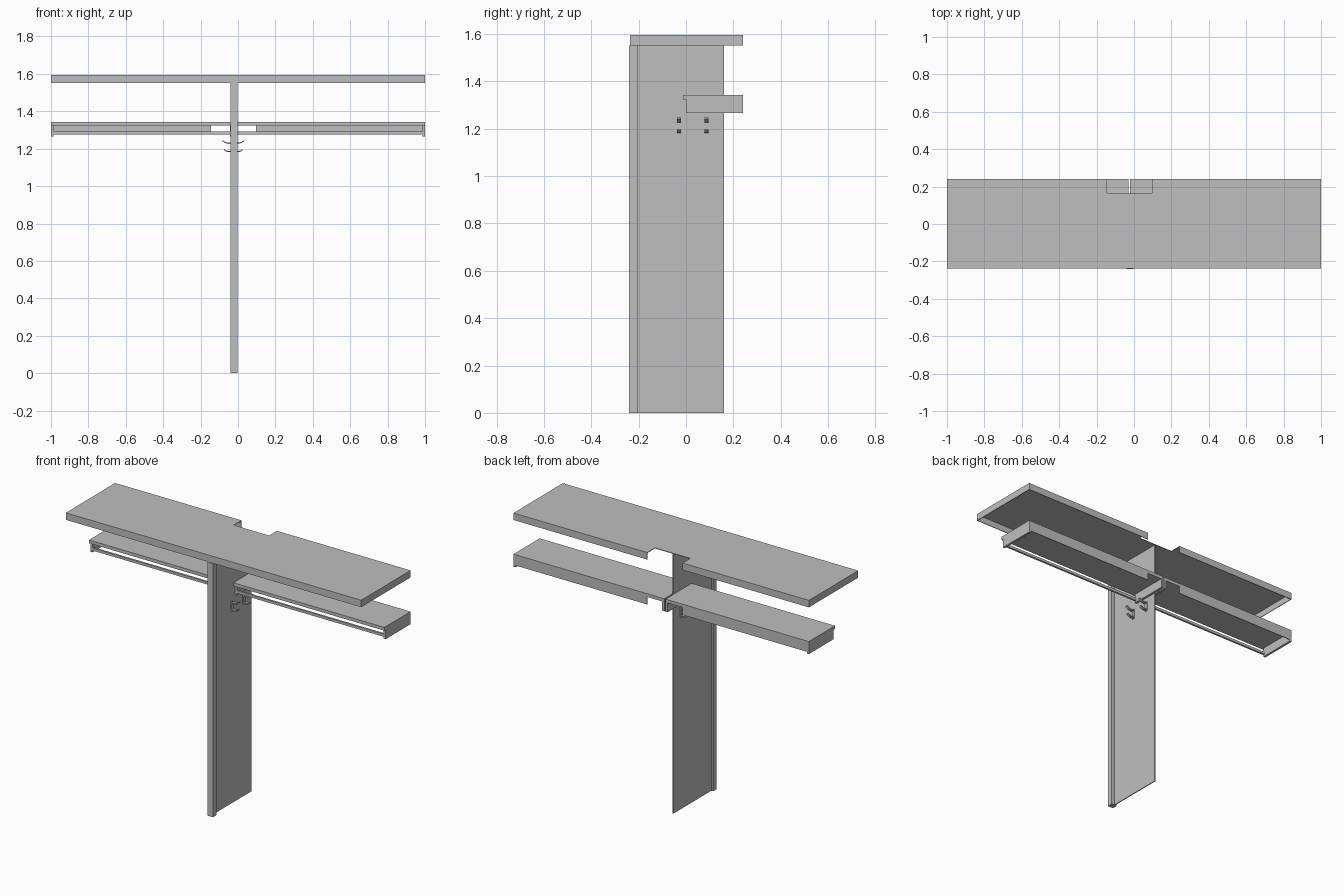
import bpy, bmesh

if "Cube" in bpy.data.objects:
    bpy.data.objects.remove(bpy.data.objects["Cube"])

grey = bpy.data.materials.new("light grey")
grey.diffuse_color = (0.52, 0.52, 0.52, 1)
grey.use_nodes = True
grey.node_tree.nodes["Principled BSDF"].inputs["Base Color"].default_value = grey.diffuse_color


def boxes(name, spans):
    """One object made of boxes, each (x0, x1, y0, y1, z0, z1)."""
    bm = bmesh.new()
    for x0, x1, y0, y1, z0, z1 in spans:
        verts = bmesh.ops.create_cube(bm, size=1)["verts"]
        for v in verts:
            v.co = ((x0 + x1) / 2 + v.co.x * (x1 - x0),
                    (y0 + y1) / 2 + v.co.y * (y1 - y0),
                    (z0 + z1) / 2 + v.co.z * (z1 - z0))
    return finish(name, bm)


def finish(name, bm):
    bmesh.ops.recalc_face_normals(bm, faces=bm.faces[:])
    mesh = bpy.data.meshes.new(name)
    bm.to_mesh(mesh)
    bm.free()
    mesh.materials.append(grey)
    obj = bpy.data.objects.new(name, mesh)
    bpy.context.collection.objects.link(obj)
    return obj


def prism(name, outline, axis, lo, hi):
    """Extrude a 2D outline along axis y or z."""
    bm = bmesh.new()
    place = (lambda a, b: (a, lo, b)) if axis == "y" else (lambda a, b: (a, b, lo))
    face = bm.faces.new([bm.verts.new(place(a, b)) for a, b in outline])
    moved = bmesh.ops.extrude_face_region(bm, geom=[face])["geom"]
    step = (0, hi - lo, 0) if axis == "y" else (0, 0, hi - lo)
    bmesh.ops.translate(bm, vec=step, verts=[g for g in moved if isinstance(g, bmesh.types.BMVert)])
    return finish(name, bm)


MID = -0.025            # divider plane
N0, N1 = -0.145, 0.095  # cable notch
BACK, FRONT = 0.24, -0.237
T = 0.004               # sheet thickness

# Desk top: notched sheet with a thin skirt, open underneath
prism("desk_top", [(-1, FRONT), (1, FRONT), (1, BACK), (N1, BACK), (N1, 0.165),
                   (N0, 0.165), (N0, BACK), (-1, BACK)], "z", 1.595 - T, 1.595)
zs = (1.552, 1.595 - T)
boxes("desk_top_skirt", [
    (-1, 1, FRONT, FRONT + T, *zs),
    (-1, -1 + T, FRONT + T, BACK - T, *zs),
    (1 - T, 1, FRONT + T, BACK - T, *zs),
    (-1, N0, BACK - T, BACK, *zs),
    (N1, 1, BACK - T, BACK, *zs)])

# Central divider and its front edge post
boxes("divider_panel", [(MID - 0.003, MID + 0.003, -0.205, 0.16, 0, 1.595 - T)])
boxes("divider_front_post", [(-0.04, -0.002, -0.24, -0.205, 0, 1.552)])

# Shelves on each side: slab, end panels, back skirt and front rail
for side, inner, outer, notch in (("left", MID - 0.004, -1, N0), ("right", MID + 0.004, 1, N1)):
    s = 1 if outer > 0 else -1

    def span(a, b):
        return min(a, b), max(a, b)

    boxes(side + "_shelf", [(*span(inner, outer), -0.013, BACK, 1.323, 1.343)])
    boxes(side + "_shelf_ends", [
        (*span(outer, outer - s * 0.014), 0, BACK, 1.266, 1.323),
        (*span(inner, inner + s * 0.014), 0, BACK, 1.266, 1.323)])
    boxes(side + "_shelf_back_skirt", [
        (*span(notch, outer - s * 0.014), BACK - T, BACK, 1.277, 1.323)])
    boxes(side + "_shelf_front_rail", [
        (*span(inner + s * 0.014, outer - s * 0.014), 0, 0.012, 1.277, 1.293)])

# Double hooks on both faces of the divider: curved prongs on a backing plate
for row, y in (("front", -0.03), ("rear", 0.087)):
    for side, s in (("left", -1), ("right", 1)):
        name = side + "_" + row + "_hook"
        boxes(name + "_plate", [(*sorted((MID + s * 0.003, MID + s * 0.008)),
                                 y - 0.01, y + 0.01, 1.178, 1.238)])
        for label, path in (
                ("upper", [(0.004, 1.226), (0.03, 1.226), (0.045, 1.231), (0.058, 1.241)]),
                ("lower", [(0.004, 1.182), (0.03, 1.182), (0.042, 1.186), (0.050, 1.193)])):
            lower = [(MID + s * d, z) for d, z in path]
            upper = [(a, z + 0.006) for a, z in reversed(lower)]
            prism(name + "_" + label + "_prong", lower + upper, "y", y - 0.009, y + 0.009)
